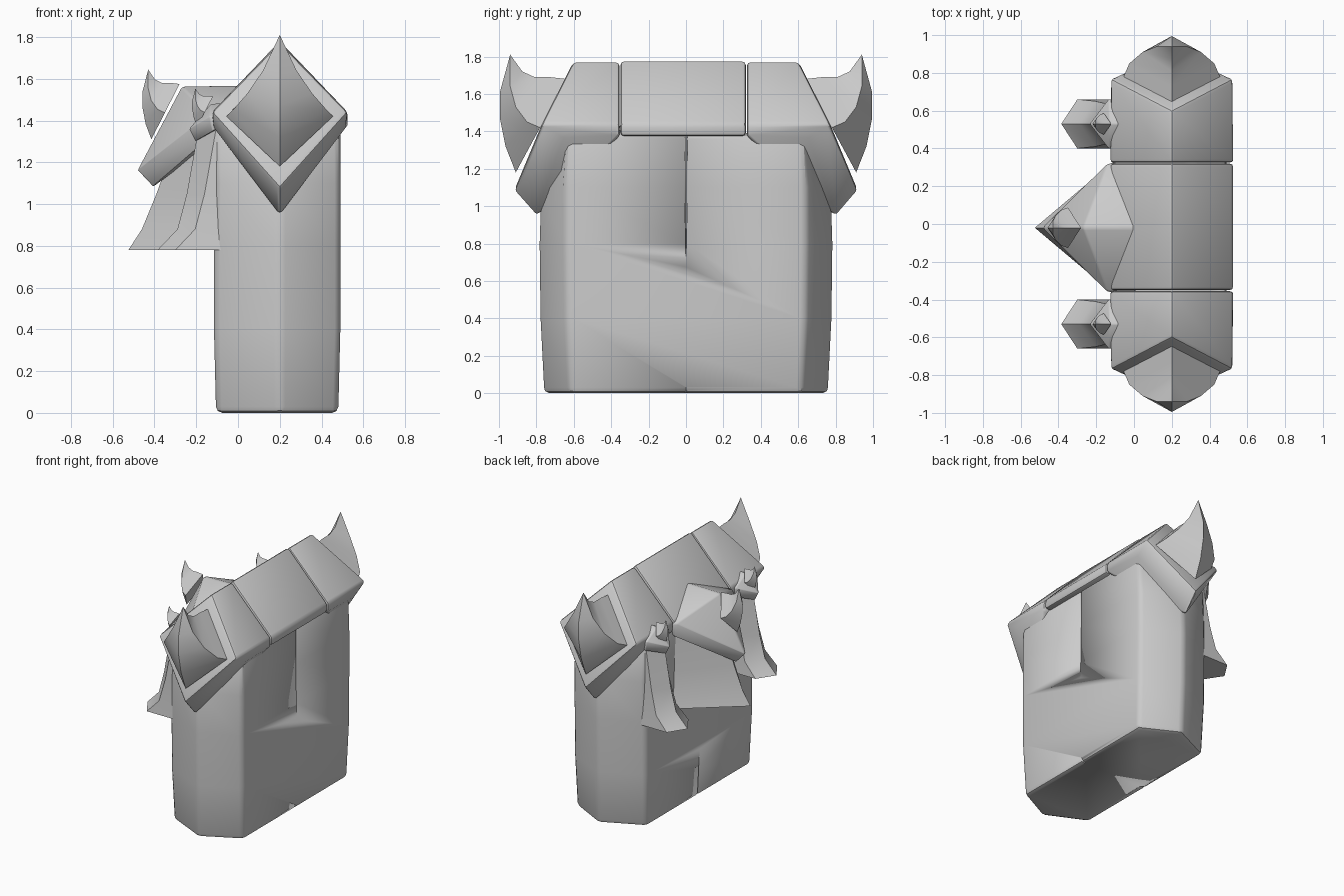
import bpy, bmesh, math

if "Cube" in bpy.data.objects:
    bpy.data.objects.remove(bpy.data.objects["Cube"])


def finish(name, bm, bevel=0.0, angle=32):
    bmesh.ops.recalc_face_normals(bm, faces=bm.faces[:])
    me = bpy.data.meshes.new(name)
    bm.to_mesh(me)
    bm.free()
    ob = bpy.data.objects.new(name, me)
    bpy.context.collection.objects.link(ob)
    bpy.ops.object.select_all(action='DESELECT')
    ob.select_set(True)
    bpy.context.view_layer.objects.active = ob
    if bevel:
        m = ob.modifiers.new("soft_edges", 'BEVEL')
        m.width, m.segments, m.limit_method = bevel, 2, 'ANGLE'
        bpy.ops.object.modifier_apply(modifier=m.name)
    bpy.ops.object.shade_smooth_by_angle(angle=math.radians(angle))
    return ob


def hull(name, pts, bevel=0.0):
    bm = bmesh.new()
    vs = [bm.verts.new(p) for p in pts]
    res = bmesh.ops.convex_hull(bm, input=vs)
    loose = {v for v in res["geom_interior"] + res["geom_unused"]
             if isinstance(v, bmesh.types.BMVert)}
    bmesh.ops.delete(bm, geom=list(loose), context='VERTS')
    bmesh.ops.dissolve_limit(bm, angle_limit=0.03, verts=bm.verts[:], edges=bm.edges[:])
    return finish(name, bm, bevel)


def loft(name, rings, bevel=0.0, tip=None, angle=32):
    bm = bmesh.new()
    rows = [[bm.verts.new(p) for p in r] for r in rings]
    n = len(rows[0])
    for a, b in zip(rows, rows[1:]):
        for i in range(n):
            j = (i + 1) % n
            bm.faces.new((a[i], a[j], b[j], b[i]))
    bm.faces.new(rows[0])
    if tip:
        t = bm.verts.new(tip)
        for i in range(n):
            bm.faces.new((rows[-1][i], rows[-1][(i + 1) % n], t))
    else:
        bm.faces.new(rows[-1])
    return finish(name, bm, bevel, angle)


# Placement maps: (outward u, sideways v, z) to world
def end_map(s):
    return lambda u, v, z: (0.2 + v, s * u, z)


def back_map(yc):
    return lambda u, v, z: (-u, yc + v, z)


# Upturned four-sided horn: (top u,z) (side u,z,half width) (bottom u,z)
HORN = [(.64, 1.68, .78, 1.42, .255, .91, 1.18),
        (.73, 1.69, .85, 1.45, .225, .965, 1.32),
        (.81, 1.69, .91, 1.53, .155, .995, 1.47),
        (.875, 1.72, .94, 1.64, .08, .995, 1.61)]


def horn(name, place, u0=.64, su=1, z0=1.18, sz=1, sv=1):
    def at(u, v, z):
        return place(u0 + (u - .64) * su, v * sv, z0 + (z - 1.18) * sz)
    rings = [[at(tu, 0, tz), at(mu, h, mz), at(bu, 0, bz), at(mu, -h, mz)]
             for tu, tz, mu, mz, h, bu, bz in HORN]
    loft(name, rings, tip=at(.94, 0, 1.81), angle=25)


# Stone body: bulging hexagonal block
def body_ring(z, yo, yi, xa=-.11, xb=.49):
    return [(xa, yi, z), (.2, yo, z), (xb, yi, z), (xb, -yi, z), (.2, -yo, z), (xa, -yi, z)]


body = loft("body", [body_ring(0, .765, .62, -.105, .48), body_ring(.4, .785, .64, -.115),
                     body_ring(.8, .79, .645, -.115), body_ring(1.1, .78, .645),
                     body_ring(1.39, .68, .635)], bevel=.03)

# Cracks down the middle of both broad faces
cracks = [[(.51, .016, 1.42), (.51, -.016, 1.42), (.455, 0, 1.42), (.51, 0, .6), (.47, 0, .75)],
          [(-.14, .025, -.02), (-.14, -.025, -.02), (-.05, 0, -.02), (-.14, 0, .45), (-.1, 0, .3)],
          [(.51, .03, -.02), (.51, -.03, -.02), (.42, 0, -.02), (.51, 0, .06)]]
for pts in cracks:
    cutter = hull("crack_cutter", pts)
    m = body.modifiers.new("crack", 'BOOLEAN')
    m.operation, m.object, m.solver = 'DIFFERENCE', cutter, 'EXACT'
    bpy.context.view_layer.objects.active = body
    bpy.ops.object.modifier_apply(modifier=m.name)
    bpy.data.objects.remove(cutter)


# Ridged roof: middle slab and two drooping end caps
def roof_section(place, u, zt=1.78):
    return [place(u, 0, zt)] + [place(u, v, z) for v in (-.325, .325) for z in (1.44, 1.375)]


hull("roof_middle", roof_section(end_map(1), -.35) + roof_section(end_map(1), .32), .018)
for s, name, start in ((1, "rear", .325), (-1, "front", .355)):
    p = end_map(s)
    pts = roof_section(p, start, 1.775) + [p(.60, 0, 1.775), p(.92, 0, 1.08), p(.80, 0, .945)]
    for v in (-1, 1):
        pts += [p(.77, v * .325, 1.44), p(.655, v * .315, 1.365)]
    hull("roof_cap_" + name, pts, .018)
    horn("horn_" + name, p)


# Gabled hood over the centre panel
p = back_map(-.02)
pts = [p(-.02, 0, 1.57), p(.27, 0, 1.565), p(.485, 0, 1.16), p(.41, 0, 1.08)]
for v in (-.34, .34):
    pts += [p(.14, v, 1.43), p(.12, v, 1.33), p(-.02, v, 1.40)]
hull("hood", pts, .012)
horn("hood_horn", p, .28, .5, 1.31, .53, .42)

# Flared centre panel
loft("centre_panel", [[p(-.0, w, z), p(.11, w, z), p(t, 0, z), p(.11, -w, z), p(-.0, -w, z)]
                      for z, t, w in ((.78, .525, .35), (.88, .46, .335),
                                      (1.05, .39, .32), (1.33, .29, .30))])

# Side straps with their clips and studs
for yc in (-.53, .53):
    p = back_map(yc)
    loft("side_strap", [[p(-.0, w, z), p(t - .085, w, z), p(t, 0, z), p(t - .085, -w, z),
                         p(-.0, -w, z)]
                        for z, t, w in ((.78, .385, .13), (.88, .29, .12),
                                        (1.05, .245, .11), (1.36, .19, .10))])
    pts = [p(.02, 0, 1.49), p(.13, 0, 1.48), p(.235, 0, 1.36), p(.205, 0, 1.30)]
    for v in (-.13, .13):
        pts += [p(.135, v, 1.42), p(.12, v, 1.35), p(.02, v, 1.40)]
    hull("strap_clip", pts, .006)
    horn("strap_stud", p, .12, .28, 1.37, .29, .22)
